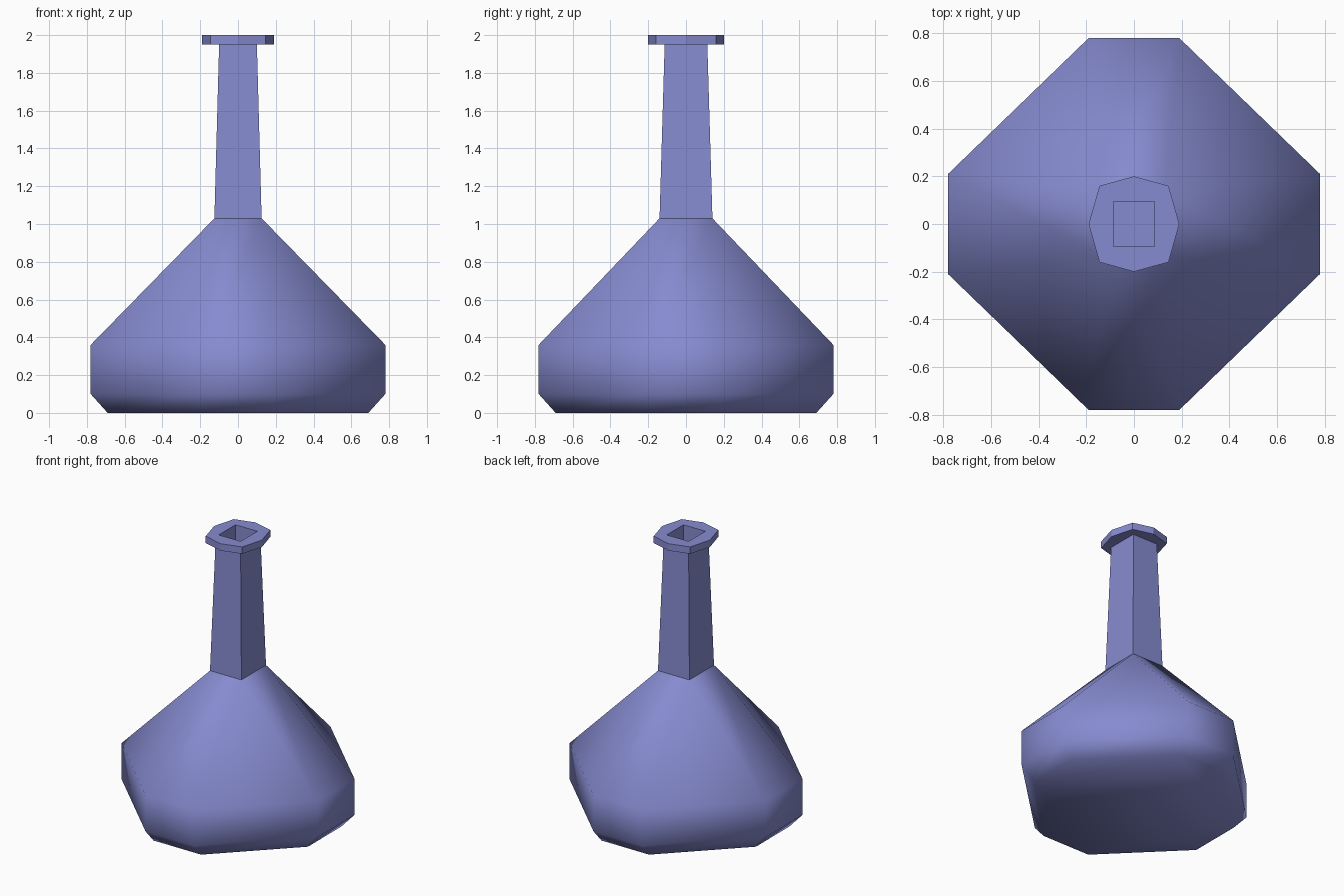
import bpy
import bmesh

cube = bpy.data.objects.get("Cube")
if cube:
    bpy.data.objects.remove(cube, do_unlink=True)

# One colour for the whole flask
violet = bpy.data.materials.new("soft_violet")
violet.use_nodes = True
colour = (0.24, 0.26, 0.63, 1)
violet.diffuse_color = colour
bsdf = next(n for n in violet.node_tree.nodes if n.type == 'BSDF_PRINCIPLED')
bsdf.inputs["Base Color"].default_value = colour


def make_object(name, bm, smooth=False):
    bmesh.ops.recalc_face_normals(bm, faces=bm.faces)
    for face in bm.faces:
        face.smooth = smooth
    mesh = bpy.data.meshes.new(name)
    bm.to_mesh(mesh)
    bm.free()
    mesh.materials.append(violet)
    obj = bpy.data.objects.new(name, mesh)
    bpy.context.collection.objects.link(obj)
    return obj


def ring(bm, points, z):
    return [bm.verts.new((x, y, z)) for x, y in points]


def bridge(bm, a, b):
    for i in range(len(a)):
        j = (i + 1) % len(a)
        bm.faces.new((a[i], a[j], b[j], b[i]))


def rectangle(hx, hy):
    return [(hx, hy), (-hx, hy), (-hx, -hy), (hx, -hy)]


def octagon(reach, cx, cy):
    # Square with its corners cut away; cx, cy are the half lengths left on the sides
    return [(reach, cy), (cx, reach), (-cx, reach), (-reach, cy),
            (-reach, -cy), (-cx, -reach), (cx, -reach), (reach, -cy)]


# Body: chamfered octagonal base that narrows to the rectangular neck
bm = bmesh.new()
floor = ring(bm, octagon(0.69, 0.19, 0.19), 0)
lower = ring(bm, octagon(0.78, 0.19, 0.21), 0.10)
upper = ring(bm, octagon(0.78, 0.19, 0.21), 0.36)
throat = ring(bm, rectangle(0.125, 0.14), 1.03)
bm.faces.new(floor)
bridge(bm, floor, lower)
bridge(bm, lower, upper)
for i in range(4):
    a, b, c = (upper[(2 * i + k) % 8] for k in range(3))
    corner, following = throat[i], throat[(i + 1) % 4]
    bm.faces.new((a, b, corner))
    bm.faces.new((b, c, following, corner))
make_object("body", bm, smooth=True)

# Neck: slightly tapered rectangular tube, open at both ends
bm = bmesh.new()
bridge(bm, ring(bm, rectangle(0.125, 0.14), 1.03),
       ring(bm, rectangle(0.10, 0.113), 1.95))
make_object("neck", bm)

# Lip: flat octagonal collar with the square bore running down the neck
bm = bmesh.new()
outline = [(0.19, 0), (0.145, 0.16), (0, 0.2), (-0.145, 0.16),
           (-0.19, 0), (-0.145, -0.16), (0, -0.2), (0.145, -0.16)]
bore = rectangle(0.087, 0.095)
under, top = ring(bm, outline, 1.95), ring(bm, outline, 2.0)
mouth, bottom = ring(bm, bore, 2.0), ring(bm, bore, 1.04)
bm.faces.new(under)
bridge(bm, under, top)
for i in range(4):
    near, nxt = mouth[i], mouth[(i + 1) % 4]
    a, b, c = (top[(2 * i + 1 + k) % 8] for k in range(3))
    bm.faces.new((a, b, c, nxt, near))
bridge(bm, mouth, bottom)
bm.faces.new(bottom)
# The underside must not cap the bore
bmesh.ops.delete(bm, geom=[f for f in bm.faces if len(f.verts) == 8],
                 context='FACES_ONLY')
collar = ring(bm, rectangle(0.10, 0.113), 1.95)
for i in range(4):
    a, b, c = (under[(2 * i + 1 + k) % 8] for k in range(3))
    bm.faces.new((a, b, c, collar[(i + 1) % 4], collar[i]))
make_object("lip_and_bore", bm)
